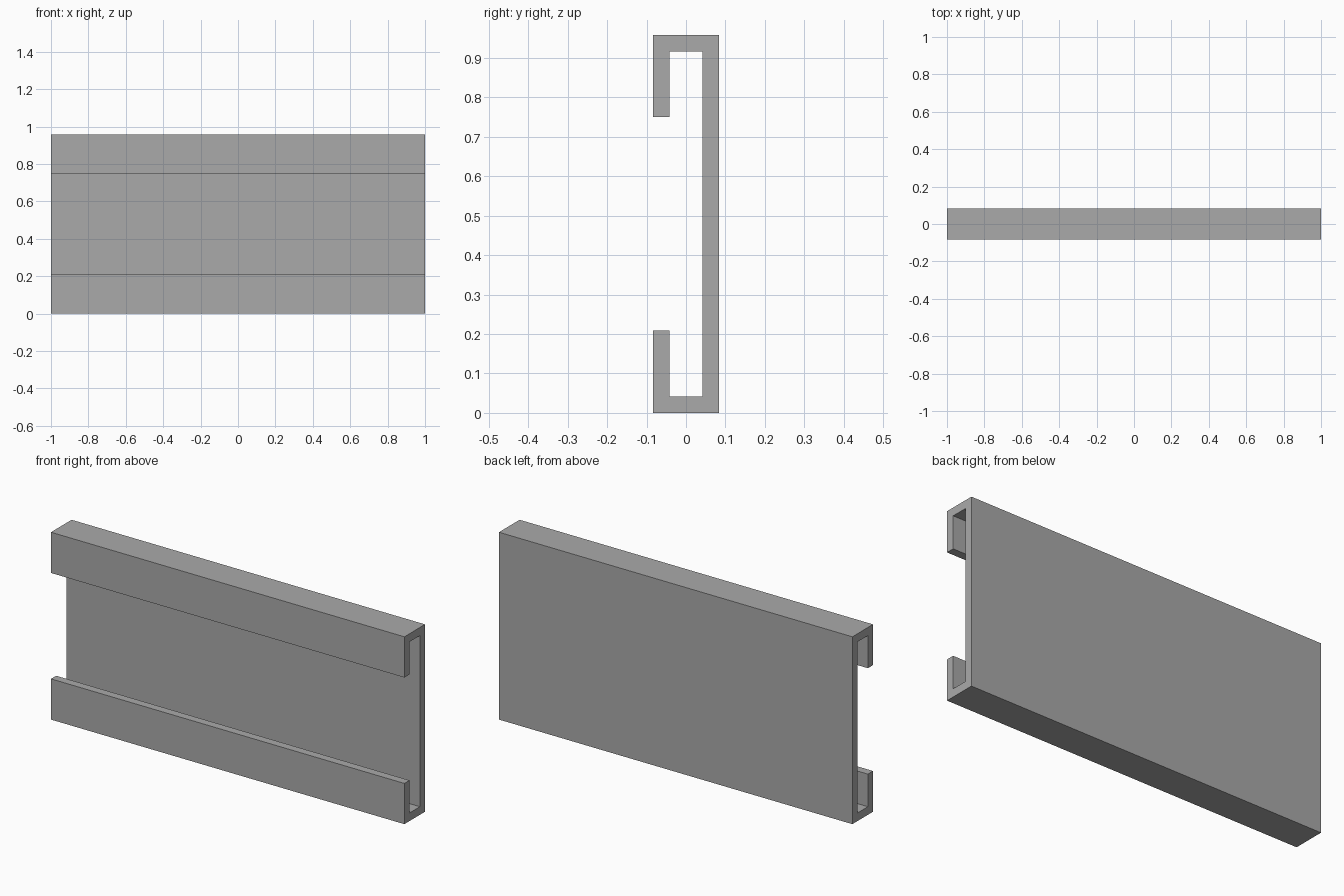
import bpy
import bmesh

cube = bpy.data.objects.get("Cube")
if cube:
    bpy.data.objects.remove(cube, do_unlink=True)

LENGTH = 2.0
WALL = 1 / 24          # sheet thickness
DEPTH = 4 * WALL       # front to back
HEIGHT = 23 * WALL
LIP = 5 * WALL         # height of the folded front lips

# Plain grey metal
grey = bpy.data.materials.new("grey metal")
grey.use_nodes = True
colour = (0.4, 0.4, 0.4, 1)
grey.diffuse_color = colour
grey.node_tree.nodes["Principled BSDF"].inputs["Base Color"].default_value = colour

# Lower half of the lipped channel section as (y, z), from back to lip
front, back = -DEPTH / 2, DEPTH / 2
outer = [(back, 0), (front, 0), (front, LIP)]
inner = [(front + WALL, LIP), (front + WALL, WALL), (back - WALL, WALL)]
lower = outer + inner
upper = [(y, HEIGHT - z) for y, z in reversed(lower)]

# Extrude the section along the length
bm = bmesh.new()
verts = [bm.verts.new((-LENGTH / 2, y, z)) for y, z in lower + upper]
end = bm.faces.new(verts)
result = bmesh.ops.extrude_face_region(bm, geom=[end], use_keep_orig=True)
moved = [v for v in result["geom"] if isinstance(v, bmesh.types.BMVert)]
bmesh.ops.translate(bm, verts=moved, vec=(LENGTH, 0, 0))
bmesh.ops.recalc_face_normals(bm, faces=bm.faces)

mesh = bpy.data.meshes.new("lipped_channel")
bm.to_mesh(mesh)
bm.free()
mesh.materials.append(grey)
channel = bpy.data.objects.new("lipped_channel", mesh)
bpy.context.collection.objects.link(channel)
